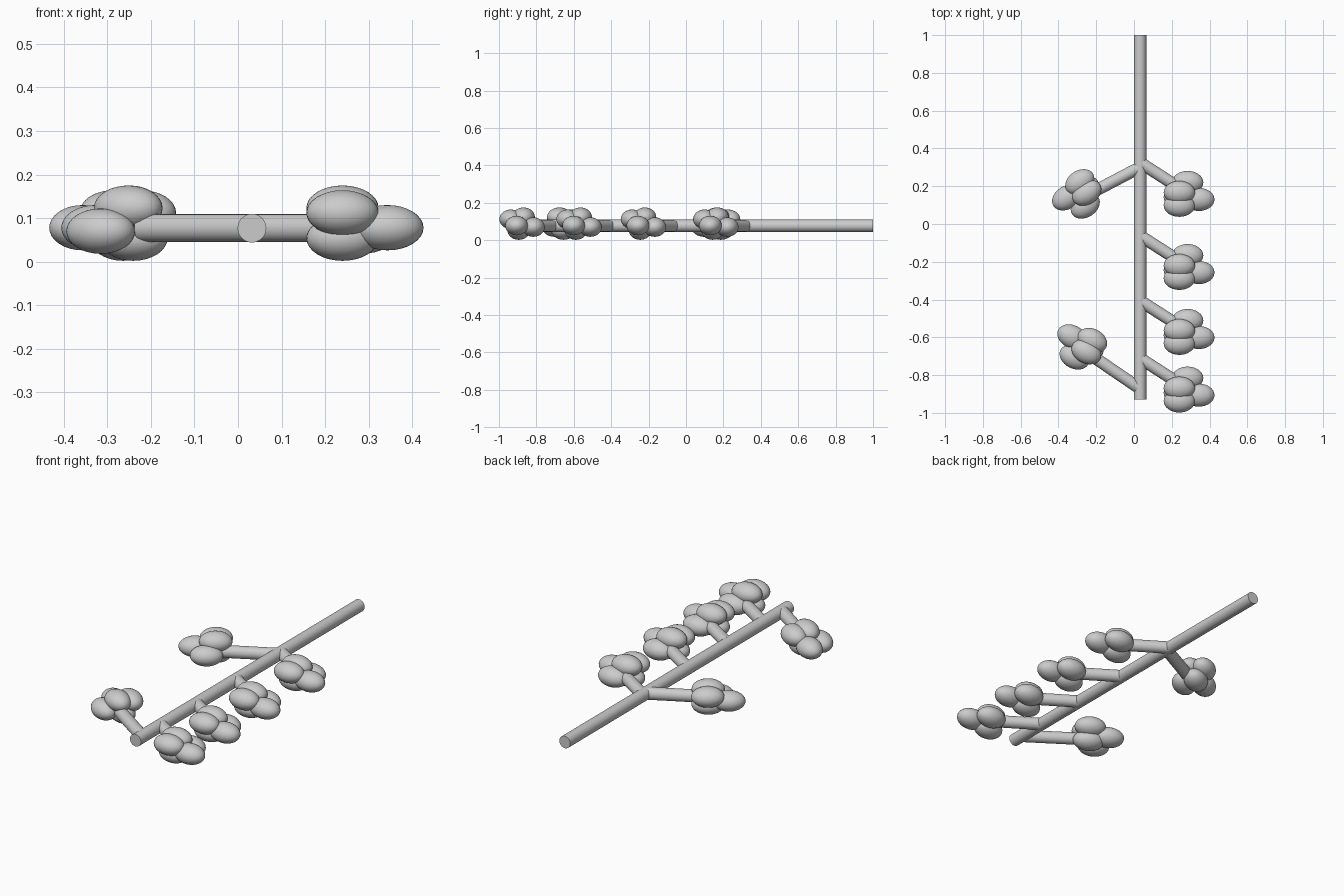
import bpy
from math import radians
from mathutils import Vector, Matrix

if "Cube" in bpy.data.objects:
    bpy.data.objects.remove(bpy.data.objects["Cube"])

R = 0.033      # stem and branch radius
Z = 0.077      # height of the stem axis


def smooth(ob):
    bpy.ops.object.select_all(action='DESELECT')
    ob.select_set(True)
    bpy.context.view_layer.objects.active = ob
    bpy.ops.object.shade_smooth_by_angle(angle=radians(40))


def rod(name, a, b, r):
    a, b = Vector(a), Vector(b)
    d = b - a
    bpy.ops.mesh.primitive_cylinder_add(vertices=32, radius=r, depth=d.length,
                                        location=(a + b) / 2)
    ob = bpy.context.object
    ob.name = name
    ob.rotation_euler = d.to_track_quat('Z', 'Y').to_euler()
    smooth(ob)


# leaf centres in one cluster, relative to the top leaf (z is absolute)
LEAVES = [
    ("top", 0.0, 0.0, 0.123),
    ("side", 0.0, -0.068, 0.112),
    ("tip", 0.103, -0.037, 0.078),
    ("inner", 0.044, 0.053, 0.070),
    ("under", 0.0, -0.025, 0.054),
]


def cluster(name, x, y, angle):
    rot = Matrix.Rotation(radians(angle), 4, 'Z')
    for part, dx, dy, z in LEAVES:
        p = rot @ Vector((dx, dy, 0))
        bpy.ops.mesh.primitive_uv_sphere_add(segments=32, ring_count=16, radius=1,
                                             location=(x + p.x, y + p.y, z))
        ob = bpy.context.object
        ob.name = f"{name}_{part}_leaf"
        ob.scale = (0.083, 0.061, 0.052)
        ob.rotation_euler.z = radians(angle)
        smooth(ob)


# main stem
rod("main_stem", (0.032, -0.93, Z), (0.032, 1.0, Z), R)

# four identical branches on the right
for i, dy in enumerate((0, -0.387, -0.731, -1.036)):
    rod(f"right_branch_{i + 1}", (0.04, 0.32 + dy, Z), (0.23, 0.198 + dy, Z), 0.032)
    cluster(f"right_cluster_{i + 1}", 0.24, 0.167 + dy, 0)

# two branches on the left, with turned clusters
rod("left_branch_upper", (0.032, 0.30, Z), (-0.22, 0.168, Z), 0.032)
cluster("left_cluster_upper", -0.25, 0.165, -147)
rod("left_branch_lower", (0.032, -0.872, Z), (-0.22, -0.70, Z), 0.032)
cluster("left_cluster_lower", -0.252, -0.677, 153)
